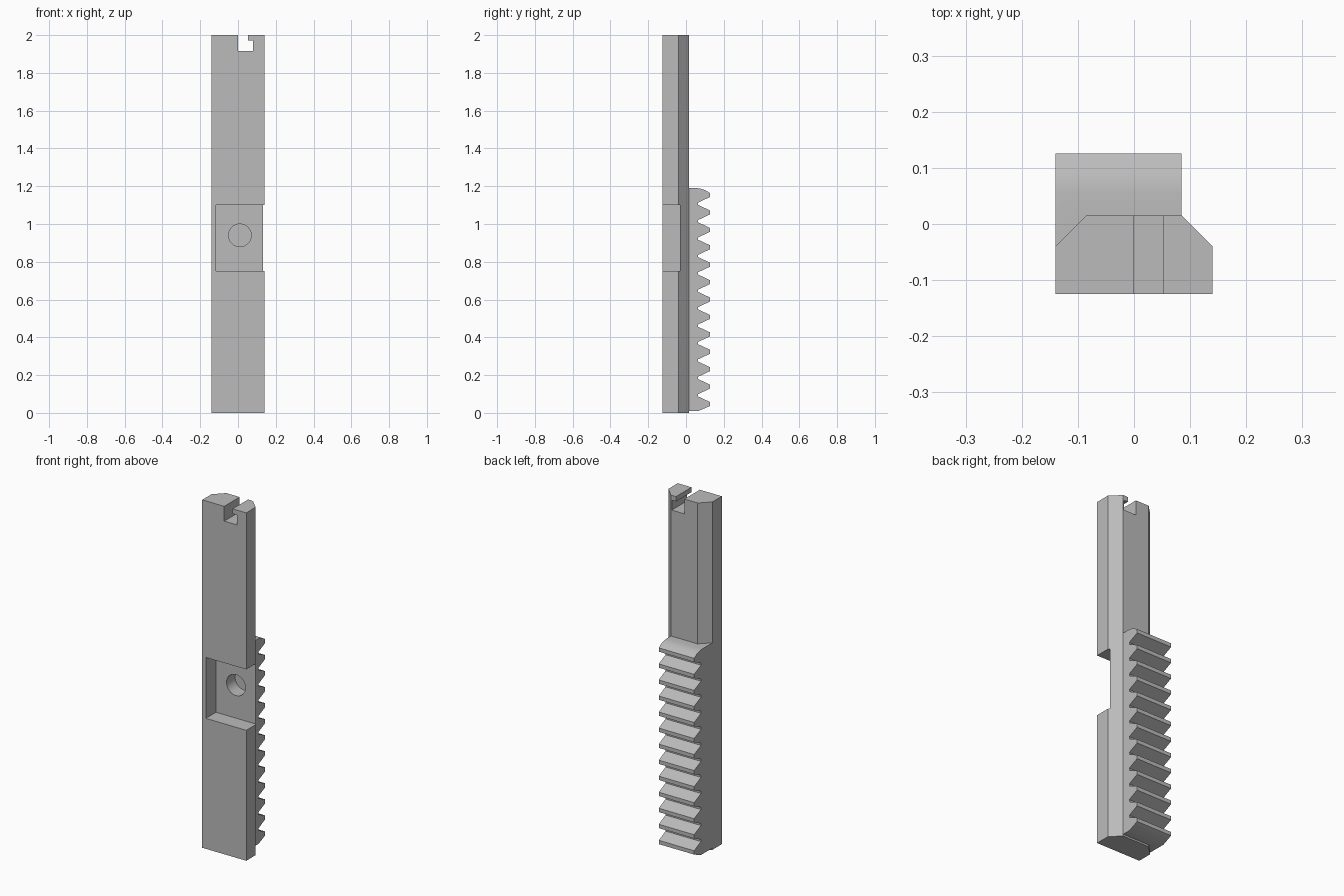
import bpy, bmesh, math
from mathutils import Matrix

cube = bpy.data.objects.get("Cube")
if cube:
    bpy.data.objects.remove(cube, do_unlink=True)

grey = bpy.data.materials.new("plain grey")
grey.use_nodes = True
colour = (0.5, 0.5, 0.5, 1)
grey.diffuse_color = colour
grey.node_tree.nodes["Principled BSDF"].inputs["Base Color"].default_value = colour


def finish(name, bm):
    bmesh.ops.recalc_face_normals(bm, faces=bm.faces)
    mesh = bpy.data.meshes.new(name)
    bm.to_mesh(mesh)
    bm.free()
    mesh.materials.append(grey)
    obj = bpy.data.objects.new(name, mesh)
    bpy.context.collection.objects.link(obj)
    return obj


def prism(name, outline, axis, low, high):
    """Extrude a 2D outline along one axis (the other two keep their order)."""
    bm = bmesh.new()
    verts = []
    for p in outline:
        co = list(p)
        co.insert(axis, low)
        verts.append(bm.verts.new(co))
    face = bm.faces.new(verts)
    moved = bmesh.ops.extrude_face_region(bm, geom=[face])["geom"]
    shift = [0, 0, 0]
    shift[axis] = high - low
    bmesh.ops.translate(bm, vec=shift,
                        verts=[v for v in moved if isinstance(v, bmesh.types.BMVert)])
    return finish(name, bm)


def combine(target, other, operation):
    mod = target.modifiers.new(other.name, "BOOLEAN")
    mod.operation = operation
    mod.solver = "EXACT"
    mod.object = other
    other.hide_render = True
    bpy.context.view_layer.objects.active = target
    bpy.ops.object.modifier_apply(modifier=mod.name)
    bpy.data.objects.remove(other, do_unlink=True)


# Bar with chamfered back corners
bar = prism("toothed_bar", [(-0.14, -0.125), (0.14, -0.125), (0.14, -0.04),
                            (0.085, 0.015), (-0.085, 0.015), (-0.14, -0.04)], 2, 0, 2)

# Rack of teeth on the back, with a rounded upper shoulder
root, tip, pitch, count = 0.064, 0.126, 0.0922, 13
profile = [(-0.04, 0.01), (0.066, 0.01)]
for i in range(count):
    z = 0.047 + i * pitch
    if i:
        profile.append((root, z - 0.04))
    profile += [(tip, z - 0.011), (tip, z + 0.011)]
    if i < count - 1:
        profile.append((root, z + 0.04))
profile += [(0.1, 1.18), (0.075, 1.188), (0.055, 1.19), (-0.04, 1.19)]
rack = prism("rack", profile, 0, -0.14, 0.085)
combine(bar, rack, "UNION")

# Side-opening pocket in the front
pocket = prism("pocket", [(-0.117, 0.75), (0.2, 0.75), (0.2, 1.1), (-0.117, 1.1)],
               1, -0.2, -0.033)
combine(bar, pocket, "DIFFERENCE")

# Blind round hole in the pocket floor
bm = bmesh.new()
bmesh.ops.create_cone(bm, cap_ends=True, segments=48, radius1=0.06, radius2=0.06, depth=0.145,
                      matrix=Matrix.Translation((0.01, -0.0275, 0.94))
                      @ Matrix.Rotation(math.pi / 2, 4, "X"))
combine(bar, finish("hole", bm), "DIFFERENCE")

# Hooked slot in the top end
slot = prism("slot", [(0, 1.915), (0.08, 1.915), (0.08, 1.972), (0.053, 1.972),
                      (0.053, 2.1), (0, 2.1)], 1, -0.2, 0.2)
combine(bar, slot, "DIFFERENCE")

bpy.ops.object.select_all(action="DESELECT")
bar.select_set(True)
bpy.context.view_layer.objects.active = bar
bpy.ops.object.shade_smooth_by_angle(angle=math.radians(25))
